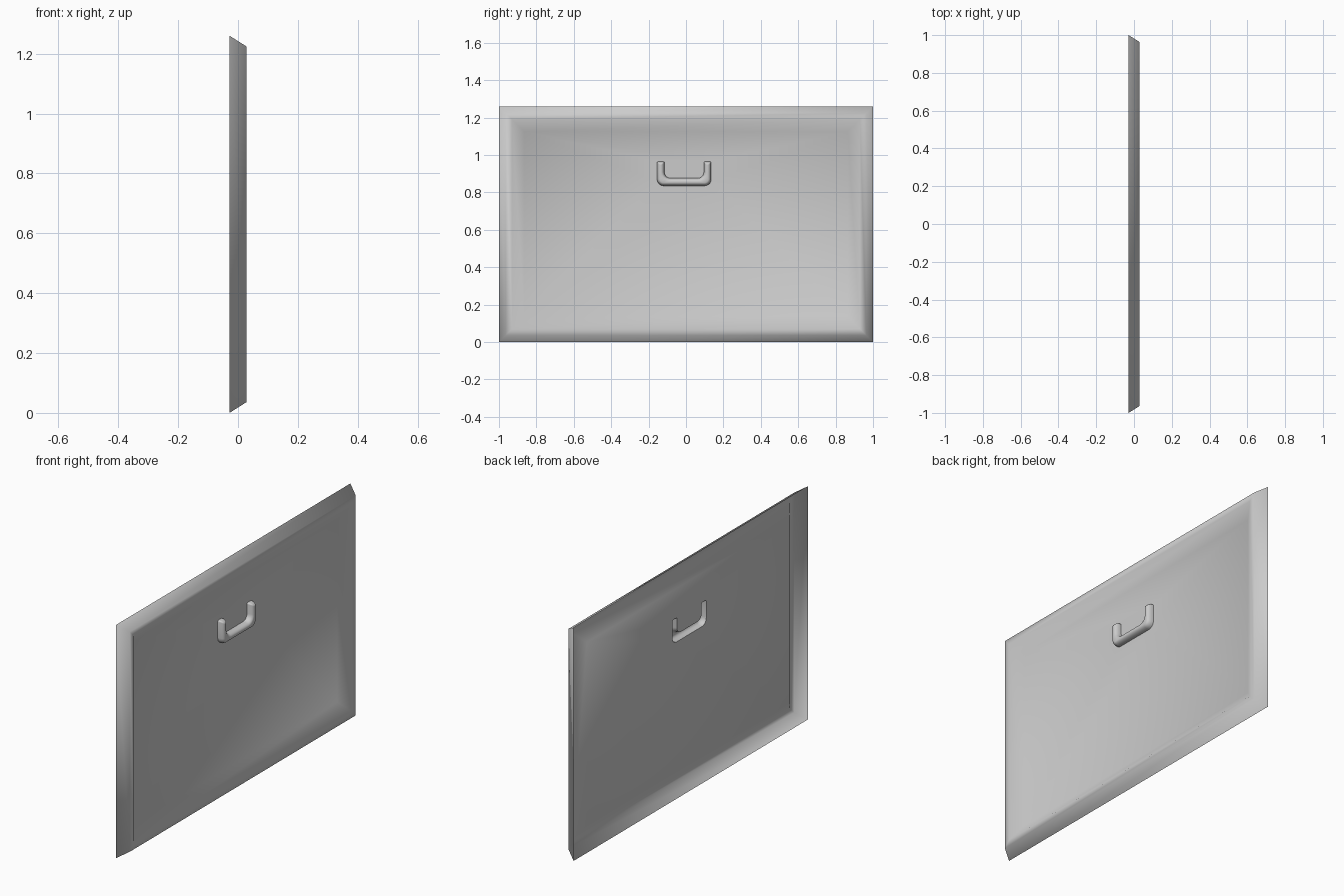
import bpy, bmesh
from math import radians, cos, sin

if "Cube" in bpy.data.objects:
    bpy.data.objects.remove(bpy.data.objects["Cube"])

PANEL_X = -0.013      # depth of the recessed sheet
H = 1.26              # overall height


def rect(d):
    """Counter-clockwise rectangle in (y, z), inset by d from the outer border."""
    return [(-1 + d, d), (1 - d, d), (1 - d, H - d), (-1 + d, H - d)]


def u_outline(d):
    """Rounded U-shaped outline in (y, z), inset by d."""
    y0, y1, z0, z1 = -0.155 + d, 0.135 - d, 0.835 + d, 0.965 - d
    a, b, c = -0.115 - d, 0.095 + d, 0.876 - d
    R, r, t = 0.036 - d, 0.032 + d, 0.008 * (1 - d / 0.02)
    arcs = [(y0 + R, z0 + R, R, 180, 270), (y1 - R, z0 + R, R, 270, 360),
            (y1 - t, z1 - t, t, 0, 90), (b + t, z1 - t, t, 90, 180),
            (b - r, c + r, r, 360, 270), (a + r, c + r, r, 270, 180),
            (a - t, z1 - t, t, 0, 90), (y0 + t, z1 - t, t, 90, 180)]
    pts = []
    for cy, cz, rad, s, e in arcs:
        for i in range(6):
            g = radians(s + (e - s) * i / 5)
            pts.append((cy + rad * cos(g), cz + rad * sin(g)))
    return pts


def ring(bm, pts, x):
    return [bm.verts.new((x, y, z)) for y, z in pts]


def bridge(bm, outer, inner):
    n = len(outer)
    for i in range(n):
        j = (i + 1) % n
        bm.faces.new((outer[i], outer[j], inner[j], inner[i]))


def loop_edges(bm, vs):
    out = []
    for i, v in enumerate(vs):
        w = vs[(i + 1) % len(vs)]
        out.append(bm.edges.get((v, w)) or bm.edges.new((v, w)))
    return out


def finish(bm, name):
    me = bpy.data.meshes.new(name)
    bm.to_mesh(me)
    bm.free()
    for p in me.polygons:
        p.use_smooth = True
    ob = bpy.data.objects.new(name, me)
    bpy.context.collection.objects.link(ob)
    return ob


# pressed sheet panel: flared border, raised rim, sloped recess, flat centre
bm = bmesh.new()
profile = [(0.0, -0.0285), (0.036, 0.0285), (0.07, 0.0285), (0.135, PANEL_X)]
rings = [ring(bm, rect(d), x) for d, x in profile]
for o, i in zip(rings, rings[1:]):
    bridge(bm, o, i)
hole = ring(bm, u_outline(0), PANEL_X)
bmesh.ops.triangle_fill(bm, use_beauty=True, normal=(1, 0, 0),
                        edges=loop_edges(bm, rings[-1]) + loop_edges(bm, hole))
finish(bm, "door_panel")

# embossed handle, hollow at the back
bm = bmesh.new()
dome = [(0.0, PANEL_X), (0.001, 0.0), (0.005, 0.011), (0.010, 0.017), (0.016, 0.02)]
rings = [ring(bm, u_outline(d), x) for d, x in dome]
for o, i in zip(rings, rings[1:]):
    bridge(bm, o, i)
bmesh.ops.triangle_fill(bm, use_beauty=True, normal=(1, 0, 0),
                        edges=loop_edges(bm, rings[-1]))
finish(bm, "handle")
